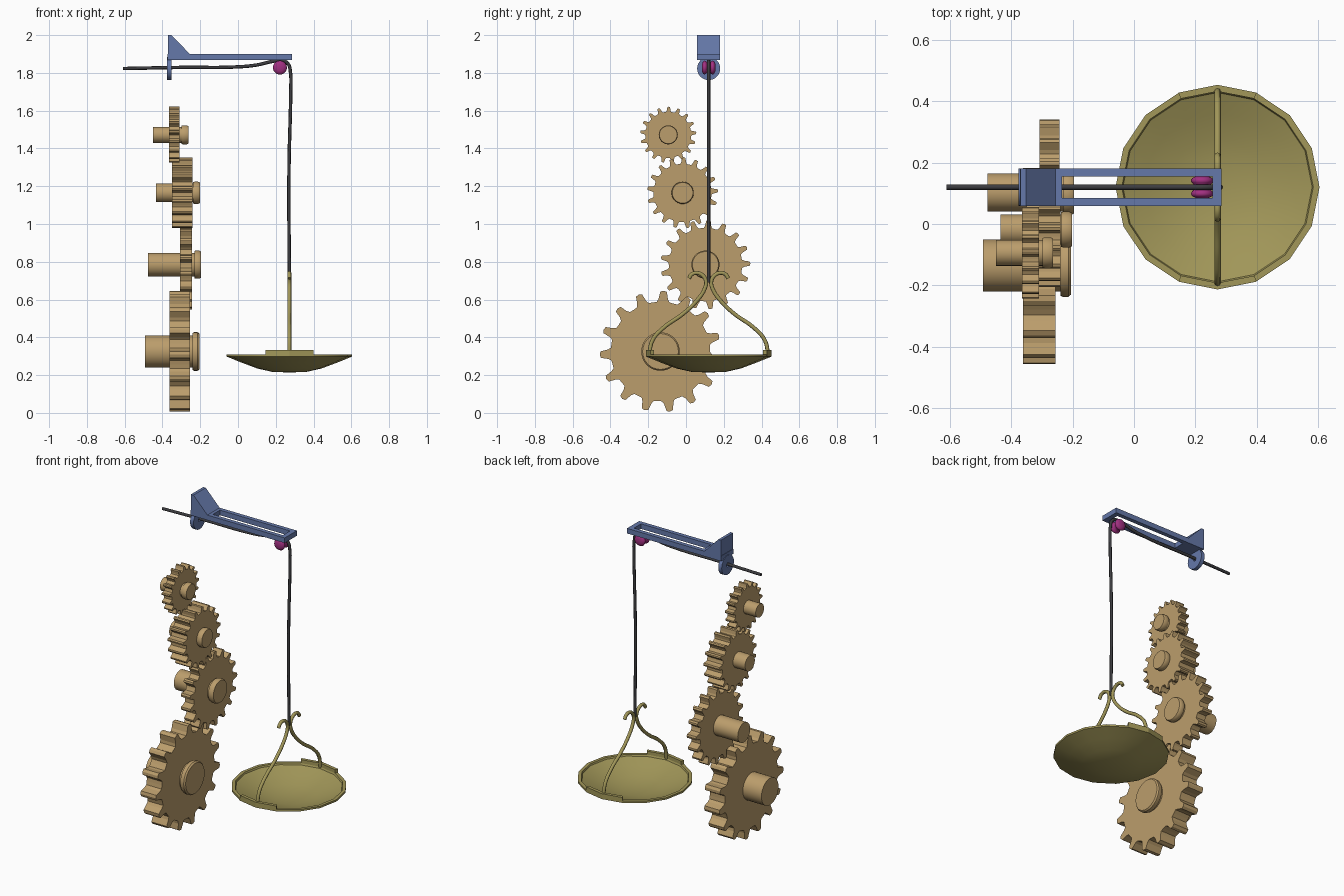
import bpy, bmesh
from math import sin, cos, pi, radians
from mathutils import Matrix, Vector

if "Cube" in bpy.data.objects:
    bpy.data.objects.remove(bpy.data.objects["Cube"])

Y0 = 0.12      # centre plane of the bracket, rope and pan
PX = 0.272     # pan centre x


def material(name, rgb):
    m = bpy.data.materials.new(name)
    m.diffuse_color = (*rgb, 1)
    m.use_nodes = True
    m.node_tree.nodes["Principled BSDF"].inputs["Base Color"].default_value = m.diffuse_color
    return m


TAN = material("tan", (0.50, 0.34, 0.15))
OLIVE = material("olive", (0.36, 0.31, 0.10))
BLUE = material("blue", (0.13, 0.19, 0.40))
PINK = material("magenta", (0.36, 0.03, 0.22))
DARK = material("dark", (0.045, 0.045, 0.05))


def finish(name, bm, mat, smooth=None):
    bmesh.ops.recalc_face_normals(bm, faces=bm.faces)
    me = bpy.data.meshes.new(name)
    bm.to_mesh(me)
    bm.free()
    me.materials.append(mat)
    ob = bpy.data.objects.new(name, me)
    bpy.context.collection.objects.link(ob)
    if smooth:
        bpy.ops.object.select_all(action='DESELECT')
        bpy.context.view_layer.objects.active = ob
        ob.select_set(True)
        bpy.ops.object.shade_smooth_by_angle(angle=radians(smooth))
    return ob


def lathe(name, profile, centre, axis, sides, mat, smooth=35):
    """Spin (radius, height) points round an axis; ends are closed."""
    bm = bmesh.new()
    rot = Vector((0, 0, 1)).rotation_difference(Vector(axis)).to_matrix()
    vs = [bm.verts.new(rot @ Vector((r, 0, h)) + Vector(centre)) for r, h in profile]
    es = [bm.edges.new(p) for p in zip(vs, vs[1:])]
    bmesh.ops.spin(bm, geom=vs + es, cent=centre, axis=axis, angle=2 * pi, steps=sides)
    bmesh.ops.remove_doubles(bm, verts=bm.verts, dist=1e-5)
    bmesh.ops.dissolve_degenerate(bm, edges=bm.edges, dist=1e-6)
    return finish(name, bm, mat, smooth)


def prism(name, outline, offset, mat):
    """Extrude a closed outline of 3D points by an offset vector."""
    bm = bmesh.new()
    f = bm.faces.new([bm.verts.new(p) for p in outline])
    ext = bmesh.ops.extrude_face_region(bm, geom=[f], use_keep_orig=True)
    bmesh.ops.translate(bm, vec=offset,
                        verts=[v for v in ext["geom"] if isinstance(v, bmesh.types.BMVert)])
    return finish(name, bm, mat)


def box(name, lo, hi, mat):
    bm = bmesh.new()
    lo, hi = Vector(lo), Vector(hi)
    bmesh.ops.create_cube(bm, size=1, matrix=Matrix.Translation((lo + hi) / 2)
                          @ Matrix.Diagonal((*(hi - lo), 1)))
    return finish(name, bm, mat)


def tube(name, points, radius, mat):
    cu = bpy.data.curves.new(name, 'CURVE')
    cu.dimensions = '3D'
    cu.bevel_depth, cu.bevel_resolution = radius, 2
    cu.resolution_u, cu.use_fill_caps = 6, True
    sp = cu.splines.new('BEZIER')
    sp.bezier_points.add(len(points) - 1)
    for bp, p in zip(sp.bezier_points, points):
        bp.co = p
        bp.handle_left_type = bp.handle_right_type = 'AUTO'
    cu.materials.append(mat)
    ob = bpy.data.objects.new(name, cu)
    bpy.context.collection.objects.link(ob)
    bpy.ops.object.select_all(action='DESELECT')
    bpy.context.view_layer.objects.active = ob
    ob.select_set(True)
    bpy.ops.object.convert(target='MESH')
    bpy.ops.object.shade_smooth_by_angle(angle=radians(50))


def gear(name, y, z, R, teeth, phase, x0, x1, shaft_x, shaft_r, cap_x):
    # toothed wheel: each tooth is a tapered bump on the root circle
    pitch = 2 * pi / teeth
    shape = [(-0.5, 0.815), (-0.30, 0.82), (-0.21, 0.87), (-0.13, 0.985), (0, 1),
             (0.13, 0.985), (0.21, 0.87), (0.30, 0.82)]
    outline = []
    for i in range(teeth):
        for t, r in shape:
            a = radians(phase) + (i + t) * pitch
            outline.append((x0, y + R * r * cos(a), z + R * r * sin(a)))
    prism(name + "_wheel", outline, (x1 - x0, 0, 0), TAN)
    # axle with a rounded collar at its right end
    c, b = shaft_r * 1.2, 0.035
    lathe(name + "_axle",
          [(0, shaft_x), (shaft_r, shaft_x), (shaft_r, cap_x - b), (c * 0.96, cap_x - b),
           (c, cap_x - b * 0.8), (c, cap_x - b * 0.25), (c * 0.93, cap_x), (0, cap_x)],
          (0, y, z), (1, 0, 0), 32, TAN)


gear("large_gear", -0.135, 0.325, 0.322, 15, 87, -0.362, -0.255, -0.492, 0.085, -0.205)
gear("second_gear", 0.103, 0.785, 0.238, 17, 86, -0.307, -0.243, -0.477, 0.062, -0.196)
gear("third_gear", -0.018, 1.165, 0.188, 17, 88, -0.350, -0.240, -0.434, 0.049, -0.202)
gear("small_gear", -0.094, 1.472, 0.149, 17, 89, -0.365, -0.310, -0.450, 0.042, -0.263)

# bracket: slotted arm, wedge and round rope guide
for side in (-1, 1):
    y = sorted((Y0 + side * 0.035, Y0 + side * 0.061))
    box("arm_rail", (-0.372, y[0], 1.868), (0.285, y[1], 1.9), BLUE)
for x0, x1, n in ((-0.372, -0.235, "arm_base"), (0.255, 0.285, "arm_tip")):
    box(n, (x0, Y0 - 0.035, 1.868), (x1, Y0 + 0.035, 1.9), BLUE)
prism("wedge", [(x, Y0 - 0.061, z) for x, z in
                ((-0.37, 1.9), (-0.37, 2.0), (-0.352, 2.0), (-0.255, 1.9))],
      (0, 0.122, 0), BLUE)
lathe("rope_guide", [(0.012, -0.376), (0.061, -0.376), (0.061, -0.352), (0.012, -0.352),
                     (0.012, -0.376)], (0, Y0, 1.823), (1, 0, 0), 32, BLUE)

# pulley
half = [(0.0, 0.036), (0.018, 0.036), (0.032, 0.030), (0.037, 0.022), (0.033, 0.014),
        (0.025, 0.006)]
lathe("pulley", half + [(r, -h) for r, h in reversed(half)],
      (0.222, Y0, 1.828), (0, 1, 0), 24, PINK, 60)

# rope over the pulley
tube("rope", [(x, Y0, z) for x, z in
              ((-0.61, 1.823), (-0.3, 1.829), (0.0, 1.832), (0.1, 1.842), (0.19, 1.862),
               (0.235, 1.866), (0.265, 1.848), (0.278, 1.8), (0.279, 1.7), (0.27, 1.3),
               (0.272, 0.69))], 0.009, DARK)

# shallow sixteen-sided pan
lathe("pan", [(0, 0.214), (0.09, 0.217), (0.17, 0.235), (0.25, 0.265), (0.332, 0.298),
              (0.332, 0.31), (0.312, 0.31), (0.308, 0.300), (0.24, 0.272), (0.16, 0.244),
              (0.08, 0.228), (0, 0.225)],
      (PX, Y0, 0), (0, 0, 1), 16, OLIVE, 30)

# rim clips and curled hangers, front and back
hanger = [(0.316, 0.305), (0.297, 0.385), (0.24, 0.45), (0.135, 0.525), (0.062, 0.595),
          (0.022, 0.655), (0.014, 0.695), (0.032, 0.728), (0.062, 0.741), (0.09, 0.733),
          (0.104, 0.712)]
for side, n in ((-1, "front"), (1, "back")):
    arc = [radians(a) for a in (67.5, 90, 112.5)]
    ring = [(0.333, a) for a in arc] + [(0.312, a) for a in reversed(arc)]
    prism(n + "_rim_clip", [(PX + r * cos(a), Y0 + side * r * sin(a), 0.298) for r, a in ring],
          (0, 0, 0.034), OLIVE)
    tube(n + "_hanger", [(PX, Y0 + side * d, z) for d, z in hanger], 0.0105, OLIVE)
